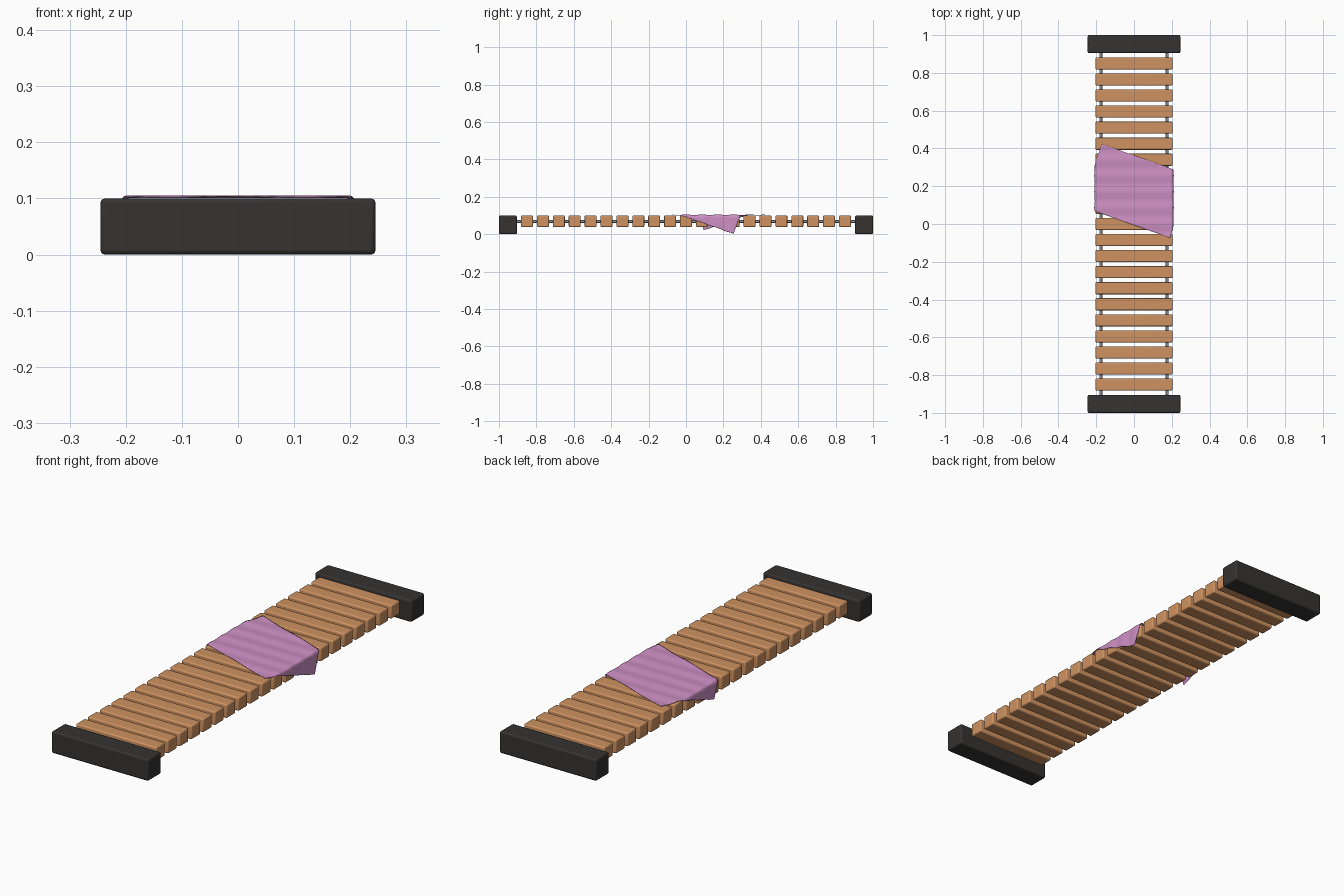
import bpy, bmesh, math

if "Cube" in bpy.data.objects:
    bpy.data.objects.remove(bpy.data.objects["Cube"])

def material(name, color):
    m = bpy.data.materials.new(name)
    m.diffuse_color = (*color, 1)
    m.use_nodes = True
    m.node_tree.nodes["Principled BSDF"].inputs["Base Color"].default_value = m.diffuse_color
    return m

WOOD = material("wood", (0.62, 0.29, 0.12))
DARK = material("dark_post", (0.035, 0.033, 0.032))
ROPE = material("rope", (0.3, 0.34, 0.4))
PINK = material("cloth_pink", (0.62, 0.28, 0.56))
PITCH = 0.085

def box(name, center, size, bevel, mat):
    bpy.ops.mesh.primitive_cube_add(size=1, location=center)
    o = bpy.context.object
    o.name = name
    o.scale = size
    bpy.ops.object.transform_apply(location=False, rotation=False, scale=True)
    b = o.modifiers.new("bevel", 'BEVEL')
    b.width, b.segments = bevel, 3
    o.data.materials.append(mat)
    bpy.ops.object.shade_smooth_by_angle(angle=math.radians(40))
    return o

# end blocks
for s, n in ((-1, "front_block"), (1, "back_block")):
    box(n, (0, s * 0.952, 0.05), (0.49, 0.096, 0.1), 0.008, DARK)

# wooden planks
for i in range(21):
    box(f"plank_{i + 1}", (0, (i - 10) * PITCH, 0.069), (0.408, 0.064, 0.062), 0.006, WOOD)

# two ropes threaded through the planks
for s, n in ((-1, "left_rope"), (1, "right_rope")):
    bpy.ops.mesh.primitive_cylinder_add(vertices=16, radius=0.007, depth=1.86,
                                        location=(s * 0.175, 0, 0.068),
                                        rotation=(math.pi / 2, 0, 0))
    bpy.context.object.name = n
    bpy.context.object.data.materials.append(ROPE)
    bpy.ops.object.shade_smooth_by_angle(angle=math.radians(40))

# cloth: tilted rectangle draped over the planks, corners hanging down the sides
EDGE, R = 0.197, 0.012

def drape(x, y):
    s, over = (1 if x > 0 else -1), abs(x) - EDGE
    ripple = 0.0015 * math.cos(2 * math.pi * y / PITCH)
    top = 0.104 + ripple
    if over <= 0:
        return x, y, top
    arc = R * math.pi / 2
    if over < arc:
        a = over / R
        return s * (EDGE + R * math.sin(a)), y, top - R * (1 - math.cos(a))
    return s * (EDGE + R + ripple), y, top - R - (over - arc)

bm = bmesh.new()
bmesh.ops.create_grid(bm, x_segments=80, y_segments=56, size=0.5)
ang = math.radians(-19.5)
c, s = math.cos(ang), math.sin(ang)
for v in bm.verts:
    u, w = v.co.x * 0.505, v.co.y * 0.348
    v.co = drape(0.010 + u * c - w * s, 0.175 + u * s + w * c)
me = bpy.data.meshes.new("cloth")
bm.to_mesh(me)
bm.free()
me.materials.append(PINK)
cloth = bpy.data.objects.new("cloth", me)
bpy.context.collection.objects.link(cloth)
for p in me.polygons:
    p.use_smooth = True
thick = cloth.modifiers.new("thickness", 'SOLIDIFY')
thick.thickness = 0.002
